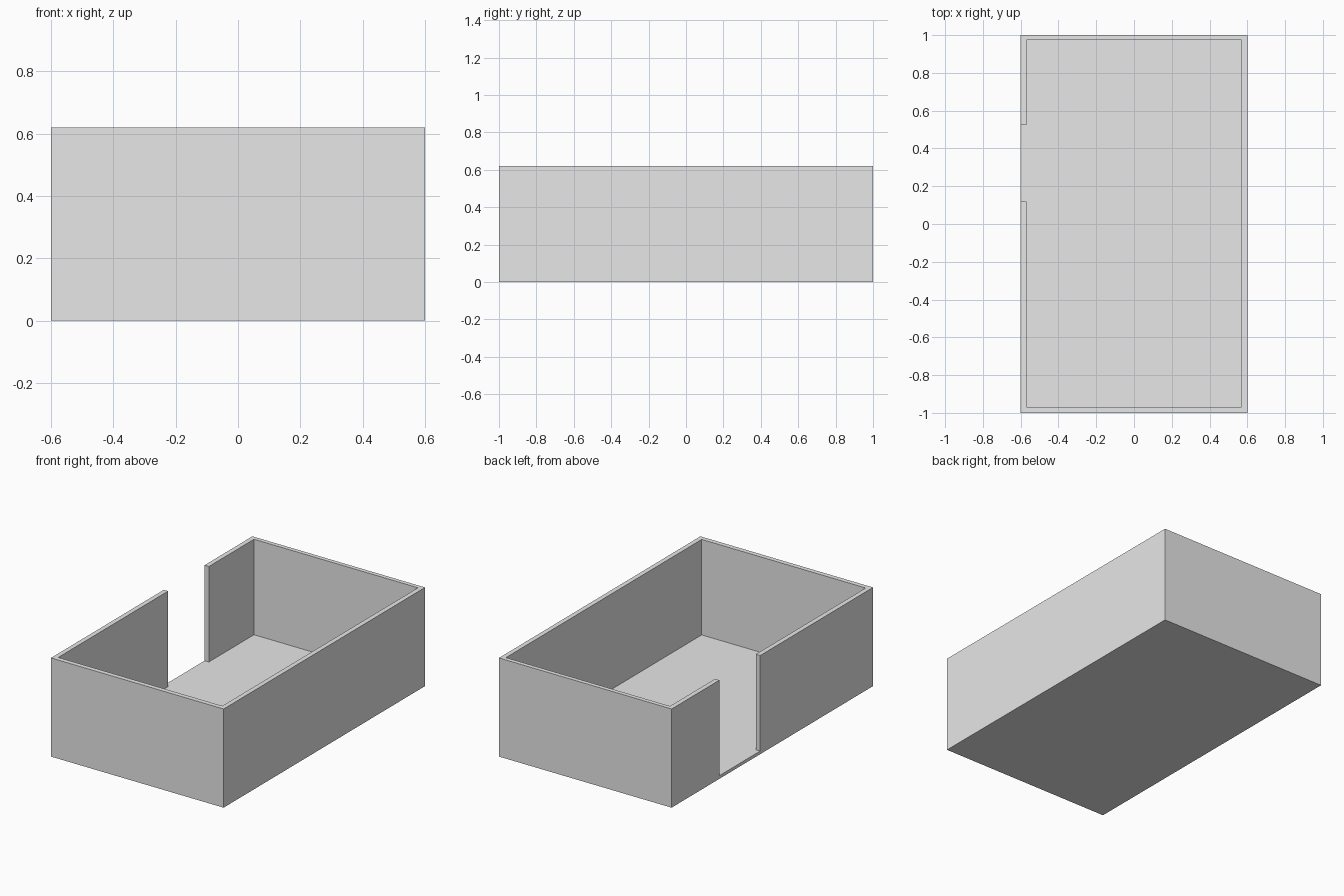
import bpy, bmesh

if "Cube" in bpy.data.objects:
    bpy.data.objects.remove(bpy.data.objects["Cube"])

# Overall sizes
X, Y, H = 0.60, 1.00, 0.62
IX, IY0, IY1 = 0.57, -0.97, 0.973      # inner wall faces
FLOOR = 0.02
DOOR0, DOOR1 = 0.12, 0.525             # doorway span in the left wall

grey = bpy.data.materials.new("light grey")
grey.diffuse_color = (0.8, 0.8, 0.8, 1)
grey.use_nodes = True
grey.node_tree.nodes["Principled BSDF"].inputs["Base Color"].default_value = grey.diffuse_color


def prism(name, outline, z0, z1):
    """Extrude a counter-clockwise outline from z0 to z1."""
    bm = bmesh.new()
    base = bm.faces.new([bm.verts.new((x, y, z0)) for x, y in outline])
    top = bmesh.ops.extrude_face_region(bm, geom=[base], use_keep_orig=True)
    verts = [v for v in top["geom"] if isinstance(v, bmesh.types.BMVert)]
    bmesh.ops.translate(bm, verts=verts, vec=(0, 0, z1 - z0))
    bmesh.ops.recalc_face_normals(bm, faces=bm.faces)
    mesh = bpy.data.meshes.new(name)
    bm.to_mesh(mesh)
    bm.free()
    mesh.materials.append(grey)
    obj = bpy.data.objects.new(name, mesh)
    bpy.context.collection.objects.link(obj)
    return obj


# Floor slab
prism("floor", [(-X, -Y), (X, -Y), (X, Y), (-X, Y)], 0, FLOOR)

# One continuous wall running round the room from doorway edge to doorway edge
outer = [(-X, DOOR0), (-X, -Y), (X, -Y), (X, Y), (-X, Y), (-X, DOOR1)]
inner = [(-IX, DOOR1), (-IX, IY1), (IX, IY1), (IX, IY0), (-IX, IY0), (-IX, DOOR0)]
prism("walls", outer + inner, FLOOR, H)
